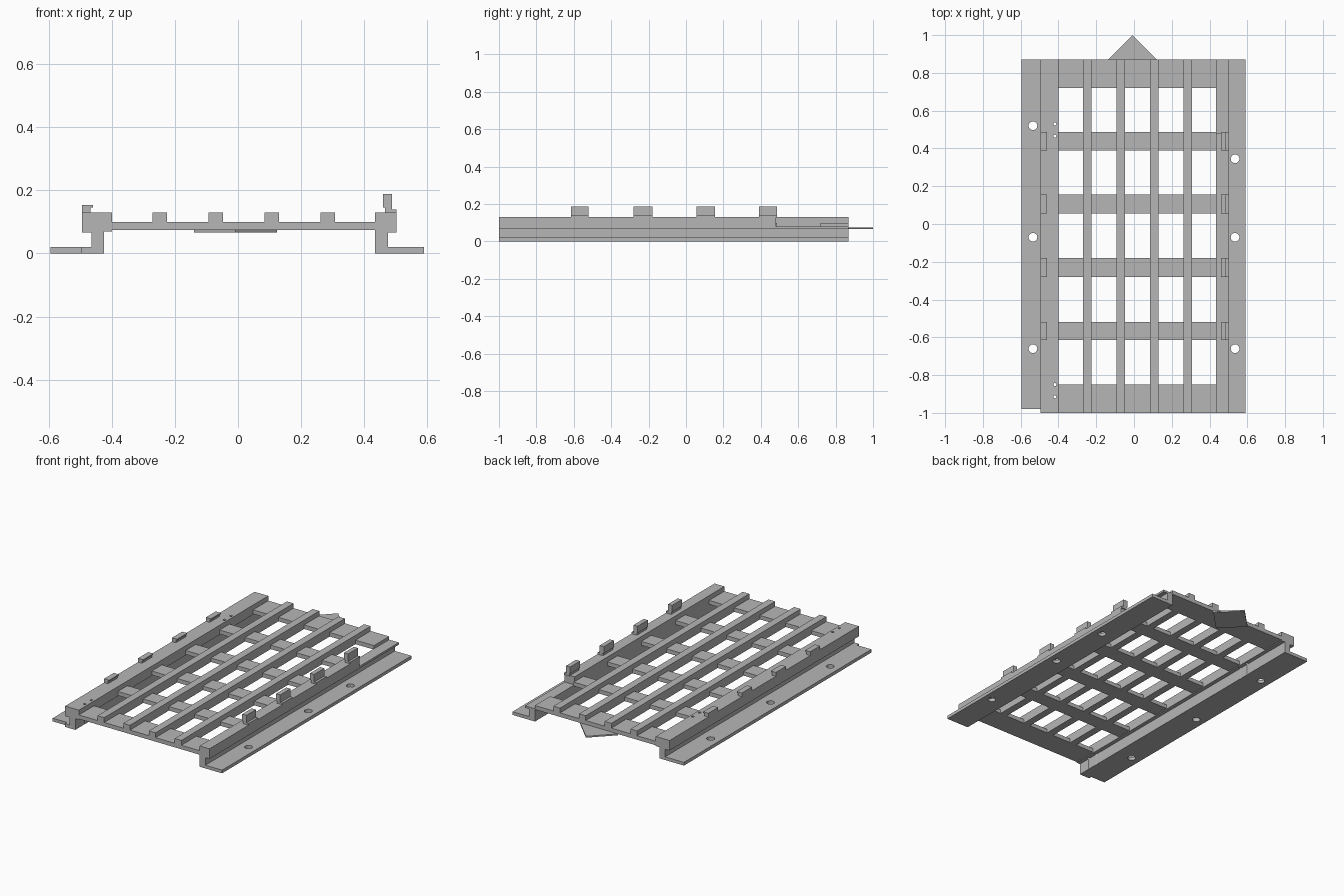
import bpy
import bmesh
from mathutils import Matrix, Vector

if "Cube" in bpy.data.objects:
    bpy.data.objects.remove(bpy.data.objects["Cube"], do_unlink=True)

grey = bpy.data.materials.new("plain_grey")
grey.use_nodes = True
GREY = (0.47, 0.47, 0.47, 1)
grey.diffuse_color = GREY
grey.node_tree.nodes["Principled BSDF"].inputs["Base Color"].default_value = GREY

FRONT, BACK = -1.0, 0.87


def add_object(name, bm):
    bmesh.ops.recalc_face_normals(bm, faces=bm.faces)
    mesh = bpy.data.meshes.new(name)
    bm.to_mesh(mesh)
    bm.free()
    mesh.materials.append(grey)
    obj = bpy.data.objects.new(name, mesh)
    bpy.context.collection.objects.link(obj)
    return obj


def prism(name, points, offset):
    """Extrude a closed outline of 3D points by an offset vector."""
    bm = bmesh.new()
    face = bm.faces.new([bm.verts.new(p) for p in points])
    top = bmesh.ops.extrude_face_region(bm, geom=[face])["geom"]
    moved = [v for v in top if isinstance(v, bmesh.types.BMVert)]
    bmesh.ops.translate(bm, verts=moved, vec=Vector(offset))
    return add_object(name, bm)


def along_y(name, profile, y0, y1):
    return prism(name, [(x, y0, z) for x, z in profile], (0, y1 - y0, 0))


def box(name, x0, x1, y0, y1, z0, z1):
    return along_y(name, [(x0, z0), (x1, z0), (x1, z1), (x0, z1)], y0, y1)


def cylinder(name, x, y, radius):
    bm = bmesh.new()
    bmesh.ops.create_cone(bm, cap_ends=True, segments=24, radius1=radius,
                          radius2=radius, depth=0.6,
                          matrix=Matrix.Translation((x, y, 0)))
    return add_object(name, bm)


def cut(obj, cutters):
    """Subtract the cutters from the part, bake the result, drop the cutters."""
    for c in cutters:
        c.hide_render = True
        mod = obj.modifiers.new("cut", 'BOOLEAN')
        mod.operation = 'DIFFERENCE'
        mod.solver = 'EXACT'
        mod.object = c
    deps = bpy.context.evaluated_depsgraph_get()
    obj_mesh = bpy.data.meshes.new_from_object(obj.evaluated_get(deps))
    obj.modifiers.clear()
    obj.data = obj_mesh
    for c in cutters:
        bpy.data.objects.remove(c, do_unlink=True)


# Side rails: foot flange, upright web and overhanging head
right_rail = along_y("right_rail", [
    (-0.595, 0), (-0.425, 0), (-0.425, 0.07), (-0.40, 0.07), (-0.40, 0.13),
    (-0.495, 0.13), (-0.495, 0.067), (-0.465, 0.067), (-0.465, 0.02),
    (-0.595, 0.02)], FRONT, BACK)
left_rail = along_y("left_rail", [
    (0.435, 0), (0.59, 0), (0.59, 0.02), (0.475, 0.02), (0.475, 0.067),
    (0.503, 0.067), (0.503, 0.13), (0.435, 0.13)], FRONT, BACK)

# Mounting holes, pin holes, trimmed flange corner and rear notch
cut(right_rail,
    [cylinder("flange_hole", -0.535, y, 0.023) for y in (0.52, -0.07, -0.66)]
    + [cylinder("pin_hole", -0.419, y, 0.008)
       for y in (0.53, 0.465, -0.85, -0.915)]
    + [box("corner_trim", -0.7, -0.496, -1.1, -0.98, -0.1, 0.05)])
cut(left_rail,
    [cylinder("flange_hole", 0.535, y, 0.023) for y in (0.345, -0.07, -0.66)]
    + [box("rear_notch", 0.40, 0.6, 0.48, 1.0, 0.08, 0.2)])

# Flat cross slats, the end ones wider
slats = [(-1.0, -0.85), (-0.615, -0.52), (-0.28, -0.18),
         (0.055, 0.155), (0.39, 0.487), (0.72, 0.87)]
for y0, y1 in slats:
    box("cross_slat", -0.41, 0.436, y0, y1, 0.075, 0.10)

# Raised lengthwise bars
for x in (-0.248, -0.07, 0.107, 0.285):
    box("long_bar", x - 0.023, x + 0.023, FRONT, BACK, 0.075, 0.13)

# Clips on the rails, one pair per inner slat
for y0, y1 in slats[1:-1]:
    along_y("hook_clip", [
        (-0.495, 0.128), (-0.468, 0.128), (-0.468, 0.146), (-0.46, 0.146),
        (-0.46, 0.154), (-0.495, 0.154)], y0, y1)
    along_y("tall_clip", [
        (0.466, 0.128), (0.503, 0.128), (0.503, 0.14), (0.488, 0.14),
        (0.488, 0.188), (0.46, 0.188), (0.46, 0.146), (0.466, 0.146)],
        y0, y1)

# Diamond pointer plate under the rear slat
r = 0.131
prism("pointer_plate", [(-0.008 + dx, 0.869 + dy, 0.067) for dx, dy in
                        ((-r, 0), (0, -r), (r, 0), (0, r))], (0, 0, 0.009))
